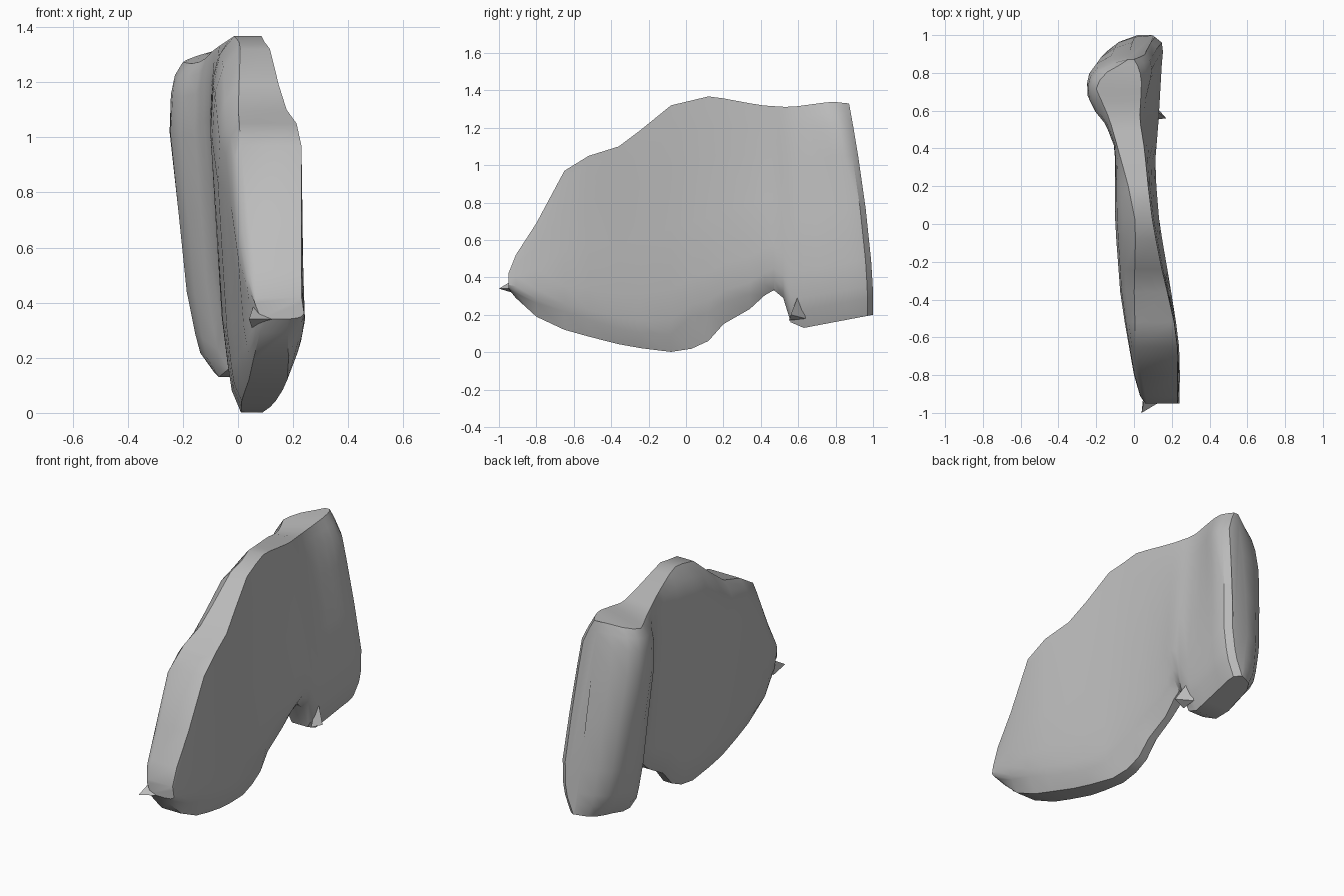
import bpy, bmesh

cube = bpy.data.objects.get("Cube")
if cube:
    bpy.data.objects.remove(cube, do_unlink=True)

# One plain stone grey
stone = bpy.data.materials.new("stone_grey")
stone.use_nodes = True
grey = (0.5, 0.5, 0.5, 1)
stone.diffuse_color = grey
stone.node_tree.nodes["Principled BSDF"].inputs["Base Color"].default_value = grey


def sample(curve, v):
    """Linear lookup in a list of (position, value) points."""
    if v <= curve[0][0]:
        return curve[0][1]
    for (a, p), (b, q) in zip(curve, curve[1:]):
        if v <= b:
            return p + (q - p) * (v - a) / (b - a)
    return curve[-1][1]


def finish(name, bm):
    bmesh.ops.recalc_face_normals(bm, faces=bm.faces)
    mesh = bpy.data.meshes.new(name)
    bm.to_mesh(mesh)
    bm.free()
    mesh.materials.append(stone)
    obj = bpy.data.objects.new(name, mesh)
    bpy.context.collection.objects.link(obj)
    return obj


# Outline of the slab along its length
top = [(-.95, .42), (-.91, .52), (-.8, .69), (-.65, .97), (-.52, 1.05), (-.36, 1.1),
       (-.24, 1.19), (-.08, 1.32), (.13, 1.37), (.4, 1.32), (.6, 1.31), (.9, 1.34), (1, 1.33)]
bottom = [(-.95, .34), (-.91, .29), (-.8, .19), (-.65, .12), (-.4, .05), (-.12, 0), (0, .005),
          (.12, .06), (.2, .15), (.34, .23), (.46, .34), (.52, .29), (.56, .16), (.63, .13), (1, .2)]
# Widest lines and upper rim lines of the two walls
wall_neg = [(-.95, .06), (-.9, .025), (-.8, 0), (-.4, -.07), (0, -.1), (.4, -.1), (.55, -.15),
            (.64, -.215), (.72, -.245), (.84, -.25), (.92, -.2), (.97, -.12), (1, -.02)]
wall_pos = [(-.95, .24), (-.7, .245), (-.5, .22), (-.2, .17), (0, .135), (.3, .11),
            (.55, .13), (.9, .15), (.96, .16), (1, .11)]
rim_neg = [(-.95, .07), (-.65, .01), (-.4, 0), (0, .01), (.2, -.03), (.4, -.085), (.6, -.13),
           (.8, -.2), (.9, -.17), (1, -.03)]
rim_pos = [(-.95, .23), (-.65, .23), (-.5, .21), (-.25, .15), (0, .1), (.2, .075),
           (.4, .055), (.6, .03), (.85, .04), (.95, .03), (1, 0)]
# Inward offset of each wall below its widest line, by relative height
inset_neg = [(0, .11), (.06, .075), (.2, .045), (.5, .02), (.75, 0)]
inset_pos = [(0, .06), (.05, .025), (.12, .01), (.25, 0)]
heights = [0, .06, .12, .25, .5, .75, .88, .95, 1]
stations = [-.95, -.91, -.8, -.65, -.52, -.36, -.24, -.08, .03, .12, .2, .34, .42, .47,
            .52, .56, .63, .72, .8, .86, .92, .97, 1]

# Main slab, lofted from front to back
bm = bmesh.new()
rings = []
for y in stations:
    lo, hi = sample(bottom, y), sample(top, y)
    neg, pos = sample(wall_neg, y), sample(wall_pos, y)
    rneg, rpos = sample(rim_neg, y), sample(rim_pos, y)
    bulge = sample([(-.95, .4), (-.5, .7), (0, 1), (.5, 1), (.8, 1.6), (.9, 1.5), (1, .6)], y)
    shear = sample([(.4, 0), (.95, .13)], y)
    drop = sample([(.4, 0), (.75, .06), (.9, .05), (1, 0)], y)
    lift = sample([(-.95, 0), (-.75, .07), (-.45, .03), (-.1, 0), (.04, .12), (.2, .05),
                   (.4, 0), (.56, 0), (.63, .03), (1, .03)], y)
    lean = sample([(.7, .8), (.9, .5)], y)

    def point(x, z):
        return bm.verts.new((x, y - shear * max(0, (z - .3) / 1.04) ** 1.5, z))

    near, far = [], []
    for t in heights:
        z = lo + (hi - lo) * t
        x = neg + bulge * sample(inset_neg, t)
        x += (rneg - x) * sample([(.75, 0), (.88, .1), (.95, .4), (1, 1)], t)
        near.append(point(x, z - drop * t ** 4))
        x = pos - sample(inset_pos, t)
        x += (rpos - x) * sample([(.25, 0), (.9, lean), (1, 1)], t)
        far.append(point(x, z + lift * (1 - t) ** 3 * min(1, t / .06)))
    rings.append(near + far[::-1])
for a, b in zip(rings, rings[1:]):
    n = len(a)
    for i in range(n):
        j = (i + 1) % n
        bm.faces.new((a[i], a[j], b[j], b[i]))
bm.faces.new(rings[0])
bm.faces.new(rings[-1])
slab = finish("stone_slab", bm)
bpy.context.view_layer.objects.active = slab
slab.select_set(True)
bpy.ops.object.shade_smooth_by_angle(angle=.6)


# Small broken chips along the rim
def chip(name, points):
    bm = bmesh.new()
    for p in points:
        bm.verts.new(p)
    bmesh.ops.convex_hull(bm, input=bm.verts)
    finish(name, bm)


chip("front_chip", [(.04, -1, .34), (.05, -.9, .31), (.14, -.94, .34), (.06, -.9, .4)])
chip("notch_chip", [(.17, .56, .2), (.1, .61, .33), (.1, .55, .17), (.1, .64, .18)])
